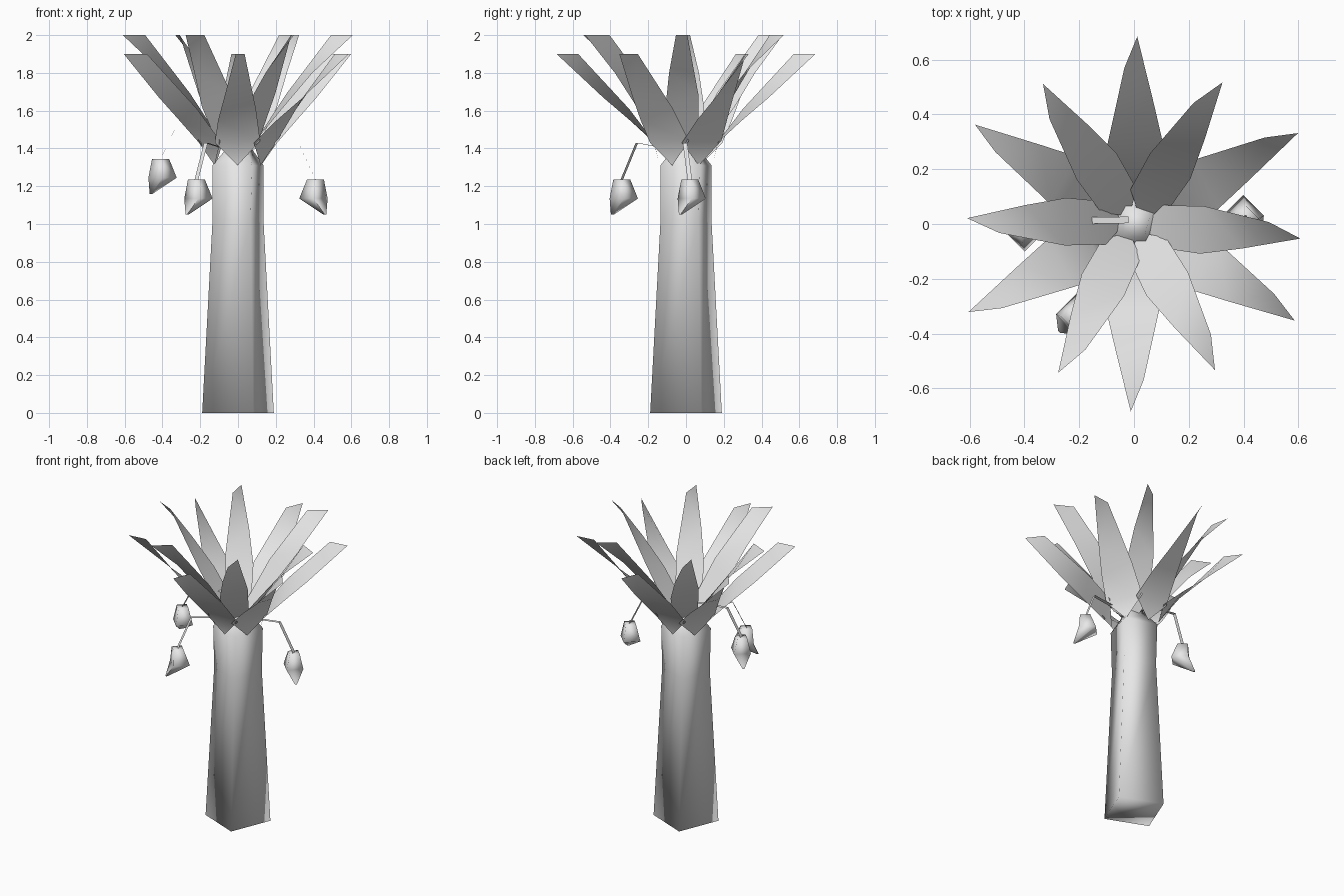
import bpy, bmesh
from math import sin, cos, pi, radians
from mathutils import Vector, Matrix

if "Cube" in bpy.data.objects:
    bpy.data.objects.remove(bpy.data.objects["Cube"])

grey = bpy.data.materials.new("pale grey")
grey.use_nodes = True
COL = (0.8, 0.8, 0.8, 1)
grey.diffuse_color = COL
grey.node_tree.nodes["Principled BSDF"].inputs["Base Color"].default_value = COL


def finish(name, bm, smooth):
    mesh = bpy.data.meshes.new(name)
    bm.to_mesh(mesh)
    bm.free()
    obj = bpy.data.objects.new(name, mesh)
    bpy.context.collection.objects.link(obj)
    mesh.materials.append(grey)
    bpy.ops.object.select_all(action='DESELECT')
    obj.select_set(True)
    bpy.context.view_layer.objects.active = obj
    bpy.ops.object.shade_smooth_by_angle(angle=radians(smooth))


def square_stack(name, rings, smooth, matrix=Matrix()):
    """Stack square rings of (corner radius, height, x shift, turn) and cap them."""
    bm = bmesh.new()
    loops = []
    for r, z, dx, turn in rings:
        angles = [radians(turn) + pi / 2 * i for i in range(4)]
        loops.append([bm.verts.new(matrix @ Vector((dx + r * cos(a), r * sin(a), z))) for a in angles])
    for lo, hi in zip(loops, loops[1:]):
        for i in range(4):
            j = (i + 1) % 4
            bm.faces.new((lo[i], lo[j], hi[j], hi[i]))
    bm.faces.new(loops[0][::-1])
    bm.faces.new(loops[-1])
    bmesh.ops.recalc_face_normals(bm, faces=bm.faces)
    finish(name, bm, smooth)


def frond(name, angle, base, left, right, tip):
    """Twisted leaf sheet: points are (distance out, sideways, height)."""
    bm = bmesh.new()
    turn = Matrix.Rotation(radians(angle), 4, 'Z')
    point = lambda co: bm.verts.new(turn @ Vector(co))
    root, end = point(base), point(tip)
    lefts, rights = [point(p) for p in left], [point(p) for p in right]
    bm.faces.new((root, rights[0], lefts[0]))
    for i in range(len(left) - 1):
        bm.faces.new((lefts[i], rights[i], rights[i + 1], lefts[i + 1]))
    bm.faces.new((lefts[-1], rights[-1], end))
    finish(name, bm, 80)


def stem(name, points):
    """Thin ribbon following the points, flat side facing outwards."""
    bm = bmesh.new()
    path = [Vector(p) for p in points]
    side = Vector((0, 0, 1)).cross(path[1] - path[0]).normalized() * 0.012
    rows = [(bm.verts.new(p - side), bm.verts.new(p + side)) for p in path]
    for a, b in zip(rows, rows[1:]):
        bm.faces.new((a[0], b[0], b[1], a[1]))
    finish(name, bm, 30)


# Square trunk with softened shading and a slight twist
square_stack("trunk", [(0.206, 0, 0, 23), (0.15, 1.02, 0, 26), (0.155, 1.31, 0, 29),
                       (0.085, 1.39, 0.005, 30), (0.055, 1.45, 0.01, 30)], 120)

# Lower, wider ring of fronds
LOWER = dict(base=(0.14, 0, 1.31),
             left=[(0.17, 0.12, 1.44), (0.3, 0.1, 1.61), (0.57, 0.045, 1.9)],
             right=[(0.17, -0.12, 1.43), (0.3, -0.1, 1.55), (0.44, -0.065, 1.67)],
             tip=(0.685, 0, 1.9))
# Upper, steeper ring of fronds
UPPER = dict(base=(0.035, 0, 1.36),
             left=[(0.1, 0.078, 1.46), (0.25, 0.087, 1.69), (0.49, 0.05, 2.0)],
             right=[(0.1, -0.078, 1.44), (0.25, -0.087, 1.62), (0.4, -0.055, 1.8)],
             tip=(0.61, 0, 2.0))
for i, angle in enumerate((29, 89, 148, 208, 269, 329)):
    frond(f"lower_frond_{i + 1}", angle, **LOWER)
for i, angle in enumerate((-5, 58, 123, 178, 243, 299)):
    frond(f"upper_frond_{i + 1}", angle, **UPPER)

# Hanging fruits on bent ribbons: start, elbow, fruit centre, direction of the tip
FRUITS = {
    "right": ((-0.02, 0.015, 1.5), (-0.32, 0.01, 1.53), (-0.41, -0.015, 1.255), 135),
    "front": ((-0.04, -0.06, 1.39), (-0.17, -0.26, 1.43), (-0.22, -0.34, 1.145), 225),
    "left": ((0.04, 0, 1.39), (0.32, -0.005, 1.43), (0.41, 0.02, 1.145), -45),
}
for side, (start, elbow, centre, yaw) in FRUITS.items():
    place = Matrix.Translation(centre) @ Matrix.Rotation(radians(yaw), 4, 'Z')
    stem(f"{side}_stem", [start, elbow, place @ Vector((0, 0, 0.09))])
    square_stack(f"{side}_fruit", [(0.045, 0.09, 0, 45), (0.075, -0.01, -0.015, 45),
                                   (0.008, -0.095, 0.07, 45)], 100, place)
